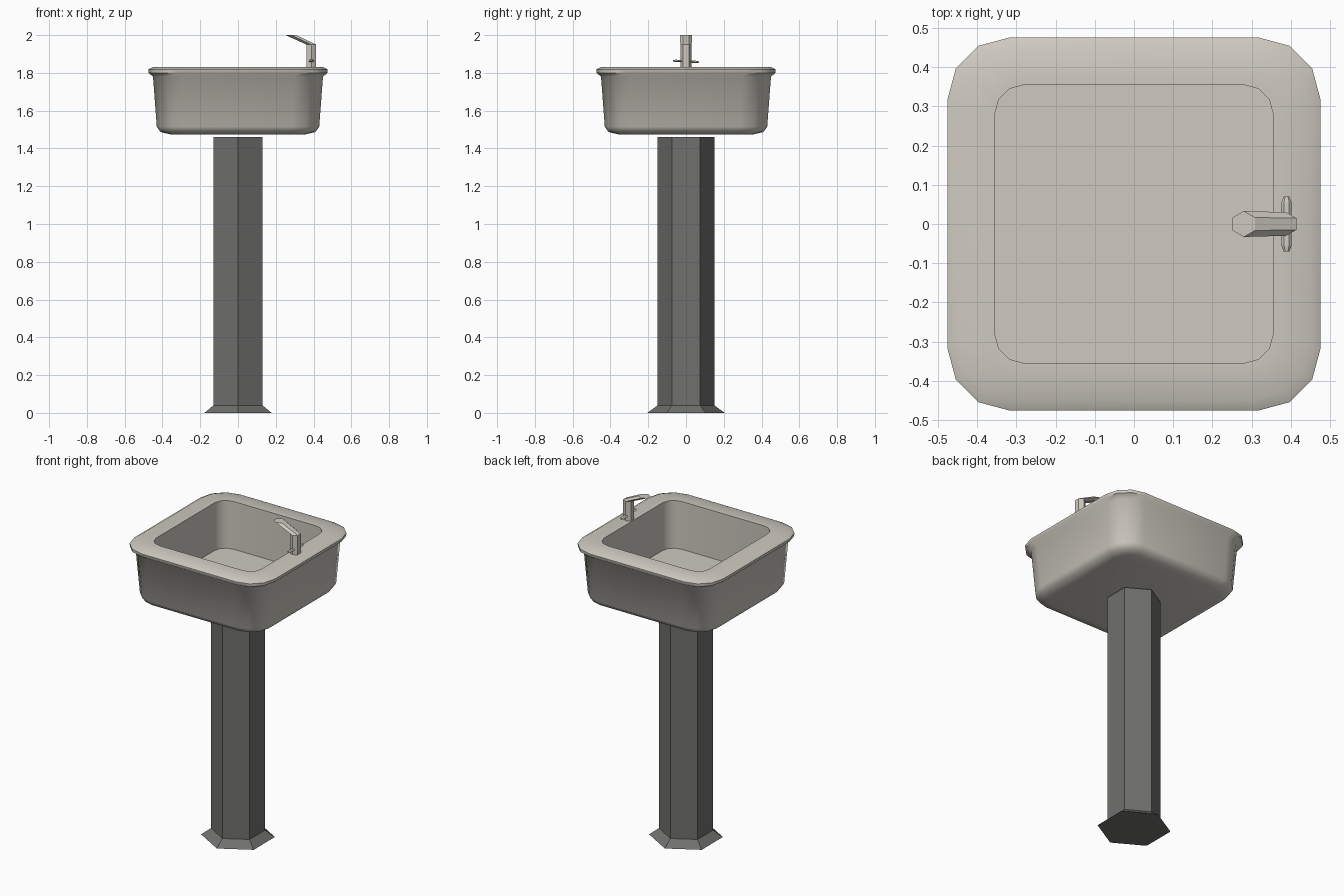
import bpy, bmesh, math
from mathutils import Vector, Matrix

if "Cube" in bpy.data.objects:
    bpy.data.objects.remove(bpy.data.objects["Cube"])


def material(name, rgb):
    m = bpy.data.materials.new(name)
    m.diffuse_color = (*rgb, 1)
    m.use_nodes = True
    m.node_tree.nodes["Principled BSDF"].inputs["Base Color"].default_value = m.diffuse_color
    return m


ceramic = material("ceramic", (0.62, 0.59, 0.53))
dark_stone = material("dark_stone", (0.16, 0.16, 0.155))


def loft(name, rings, mat, smooth=None):
    """Skin a list of equal-length point rings and cap both ends."""
    bm = bmesh.new()
    loops = [[bm.verts.new(p) for p in ring] for ring in rings]
    n = len(loops[0])
    for a, b in zip(loops, loops[1:]):
        for i in range(n):
            j = (i + 1) % n
            bm.faces.new((a[i], a[j], b[j], b[i]))
    bm.faces.new(loops[0][::-1])
    bm.faces.new(loops[-1])
    bmesh.ops.recalc_face_normals(bm, faces=bm.faces)
    me = bpy.data.meshes.new(name)
    bm.to_mesh(me)
    bm.free()
    ob = bpy.data.objects.new(name, me)
    bpy.context.collection.objects.link(ob)
    me.materials.append(mat)
    if smooth:
        bpy.ops.object.select_all(action='DESELECT')
        ob.select_set(True)
        bpy.context.view_layer.objects.active = ob
        bpy.ops.object.shade_smooth_by_angle(angle=math.radians(smooth))
    return ob


def hexagon(r, z, x=0.0):
    # corners point along y
    return [Vector((x + r * math.cos(a), r * math.sin(a), z))
            for a in (math.radians(30 + 60 * i) for i in range(6))]


def rounded_square(half, radius, z, seg=3):
    pts = []
    for q in range(4):
        a0 = math.radians(90 * q)
        mid = a0 + math.radians(45)
        c = (half - radius) * math.sqrt(2)
        for s in range(seg + 1):
            a = a0 + math.radians(90) * s / seg
            pts.append(Vector((c * math.cos(mid) + radius * math.cos(a),
                               c * math.sin(mid) + radius * math.sin(a), z)))
    return pts


# Pedestal with flared foot
loft("pedestal", [hexagon(0.205, 0), hexagon(0.15, 0.04), hexagon(0.15, 1.46)], dark_stone)

# Basin: underside, outer wall, rolled rim, then down into the bowl
basin_profile = [
    (0.36, 0.09, 1.475), (0.41, 0.12, 1.487), (0.43, 0.14, 1.515),
    (0.45, 0.15, 1.78), (0.474, 0.155, 1.80), (0.475, 0.155, 1.818),
    (0.45, 0.15, 1.832), (0.355, 0.075, 1.832), (0.355, 0.075, 1.54),
]
loft("basin", [rounded_square(*p) for p in basin_profile], ceramic, smooth=50)

# Faucet: upright hexagonal body with a skewed spout
loft("faucet", [hexagon(0.03, 1.825, 0.388), hexagon(0.03, 1.95, 0.388),
                hexagon(0.033, 2.0, 0.28)], ceramic)

# Handle bar through the faucet, tapered at both ends, slightly tilted
tilt = Matrix.Rotation(math.radians(-3), 4, 'X')
handle_rings = []
for y, k in ((-0.07, 0.55), (-0.055, 1), (0.055, 1), (0.07, 0.55)):
    ring = []
    for i in range(6):
        a = math.radians(60 * i)
        p = tilt @ Vector((0.013 * k * math.cos(a), y, 0.007 * k * math.sin(a)))
        ring.append(p + Vector((0.389, 0, 1.861)))
    handle_rings.append(ring)
loft("faucet_handle", handle_rings, ceramic)
